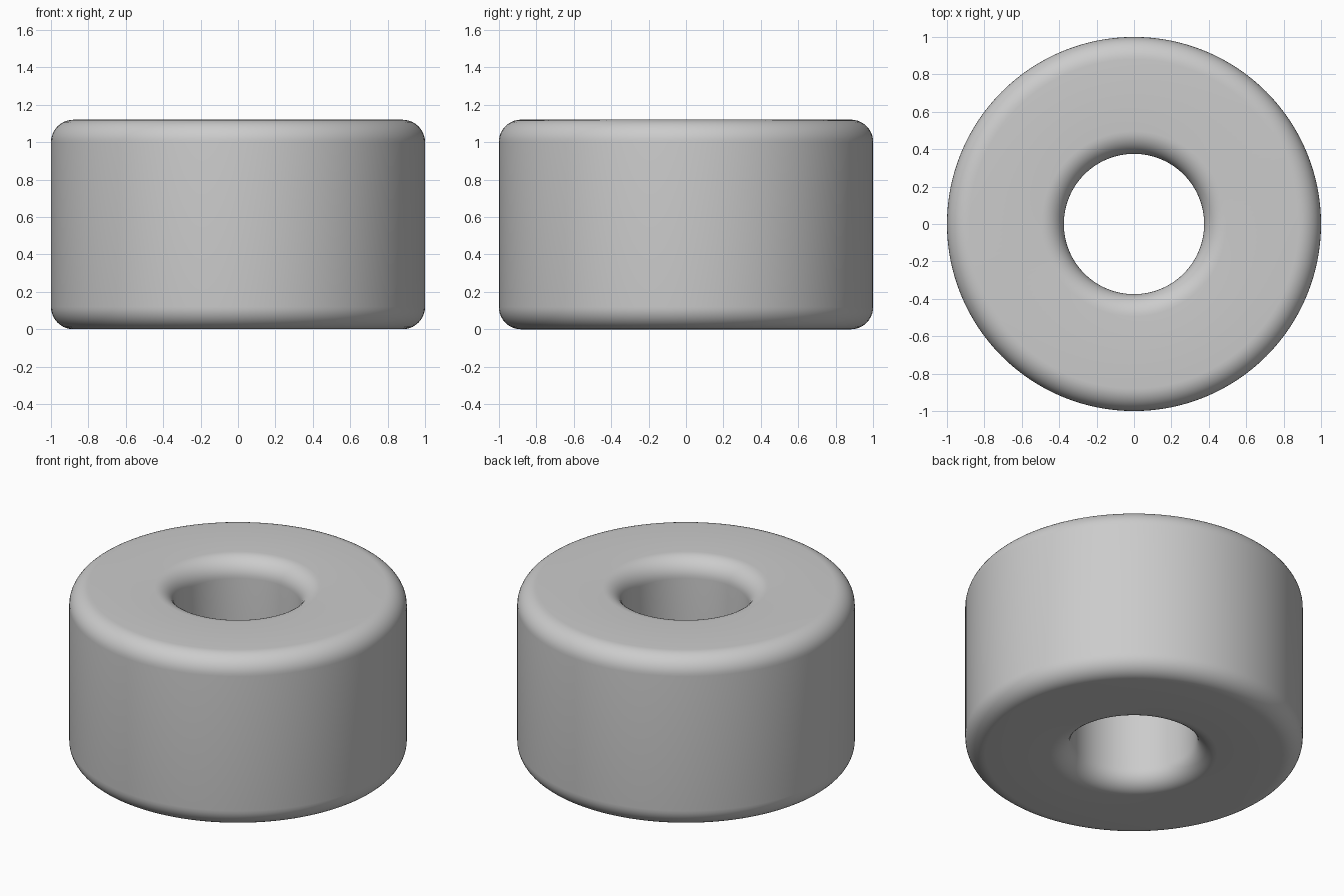
import bpy, bmesh
from math import sin, cos, pi

if "Cube" in bpy.data.objects:
    bpy.data.objects.remove(bpy.data.objects["Cube"])

R_OUT, R_IN, HEIGHT, FILLET = 1.0, 0.375, 1.12, 0.12
SEGMENTS, ARC_STEPS = 128, 10


def fillet_arc(cx, cz, start):
    """Quarter-circle of profile points, counter-clockwise from start."""
    return [(cx + FILLET * cos(start + i * pi / 2 / ARC_STEPS),
             cz + FILLET * sin(start + i * pi / 2 / ARC_STEPS))
            for i in range(ARC_STEPS + 1)]


# Rounded rectangular cross-section
lo, hi = FILLET, HEIGHT - FILLET
near, far = R_IN + FILLET, R_OUT - FILLET
profile = (fillet_arc(far, lo, -pi / 2) + fillet_arc(far, hi, 0)
           + fillet_arc(near, hi, pi / 2) + fillet_arc(near, lo, pi))

# Spin the cross-section into a ring
bm = bmesh.new()
rings = []
for s in range(SEGMENTS):
    a = 2 * pi * s / SEGMENTS
    rings.append([bm.verts.new((r * cos(a), r * sin(a), z)) for r, z in profile])
n = len(profile)
for s in range(SEGMENTS):
    a, b = rings[s], rings[(s + 1) % SEGMENTS]
    for i in range(n):
        j = (i + 1) % n
        bm.faces.new((a[i], b[i], b[j], a[j])).smooth = True
bmesh.ops.recalc_face_normals(bm, faces=bm.faces)

mesh = bpy.data.meshes.new("roller_ring")
bm.to_mesh(mesh)
bm.free()
ring = bpy.data.objects.new("roller_ring", mesh)
bpy.context.collection.objects.link(ring)
